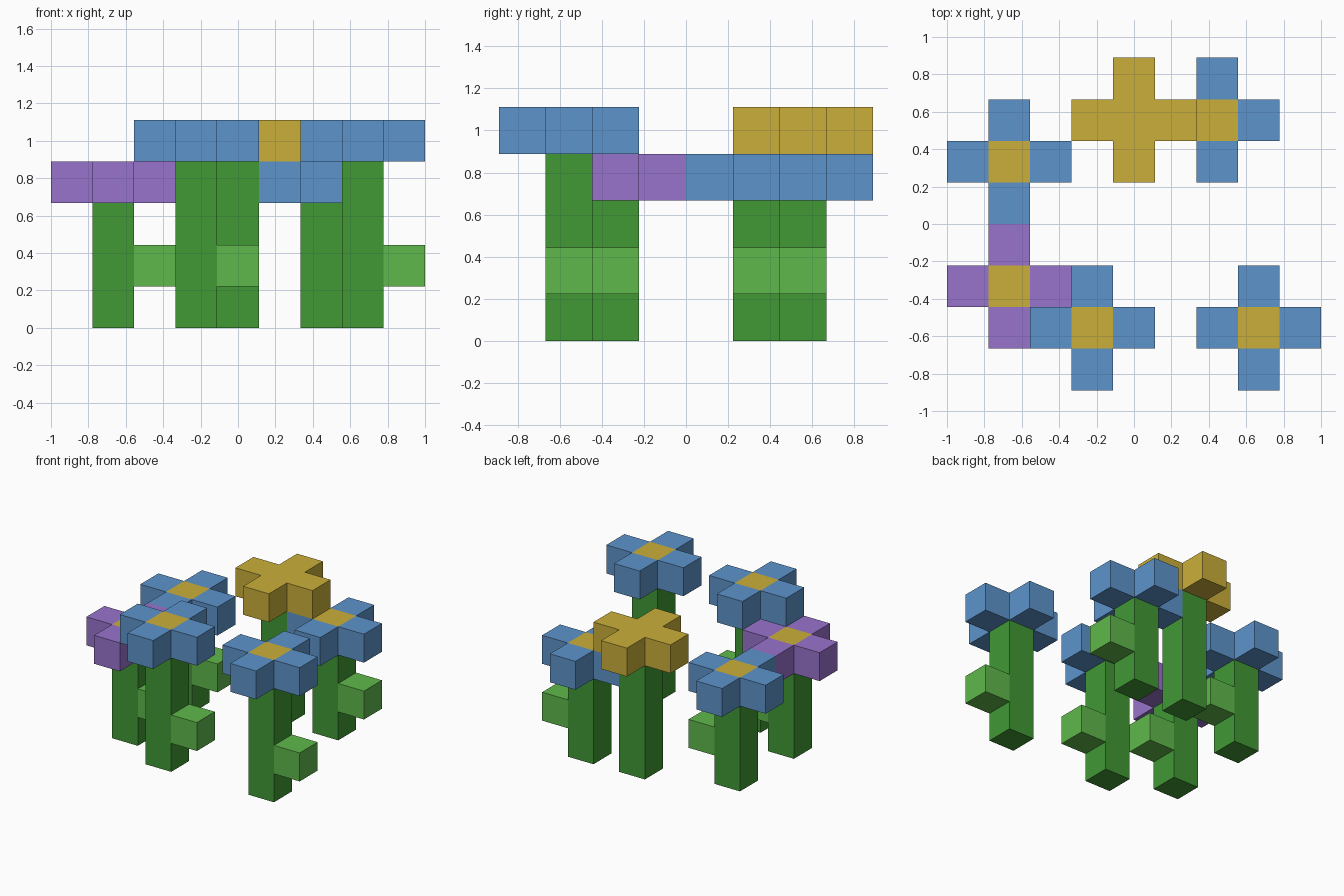
import bpy
import bmesh
from mathutils import Vector

if "Cube" in bpy.data.objects:
    bpy.data.objects.remove(bpy.data.objects["Cube"], do_unlink=True)

U = 2 / 9  # one block


def material(name, *srgb):
    rgb = [((c / 255 + 0.055) / 1.055) ** 2.4 for c in srgb]
    mat = bpy.data.materials.new(name)
    mat.use_nodes = True
    mat.diffuse_color = (*rgb, 1)
    mat.node_tree.nodes["Principled BSDF"].inputs["Base Color"].default_value = (*rgb, 1)
    return mat


BLUE = material("petal blue", 93, 148, 204)
PURPLE = material("petal purple", 152, 115, 204)
YELLOW = material("flower yellow", 202, 175, 58)
STEM = material("stem green", 65, 153, 53)
LEAF = material("leaf green", 95, 185, 75)


def add_object(name, bm, mats, location):
    mesh = bpy.data.meshes.new(name)
    bm.to_mesh(mesh)
    bm.free()
    for mat in mats:
        mesh.materials.append(mat)
    obj = bpy.data.objects.new(name, mesh)
    obj.location = Vector(location) * U
    bpy.context.collection.objects.link(obj)


def box(height=1):
    """Block standing on its origin, one unit wide."""
    bm = bmesh.new()
    bmesh.ops.create_cube(bm, size=U)
    for v in bm.verts:
        v.co.z = (v.co.z + U / 2) * height
    bm.normal_update()
    return bm


def flower_head(name, petal, location):
    # four petals pulled out of the sides of a centre block
    bm = box()
    sides = [f for f in bm.faces if abs(f.normal.z) < 0.5]
    directions = [f.normal.copy() for f in sides]
    centre = [f for f in bm.faces if f.normal.z > 0.5][0]
    centre.material_index = 1
    tips = bmesh.ops.extrude_discrete_faces(bm, faces=sides)["faces"]
    for tip, direction in zip(tips, directions):
        bmesh.ops.translate(bm, verts=tip.verts, vec=direction * U)
    bmesh.ops.recalc_face_normals(bm, faces=bm.faces)
    add_object(name, bm, [petal, YELLOW], location)


# name, x, y, stem height, petal colour, has leaf
PLANTS = [
    ("left_front", 3, -2.5, 4, BLUE, True),
    ("middle_front", -1, -2.5, 4, BLUE, True),
    ("right_front", -3, -1.5, 3, PURPLE, True),
    ("right_back", -3, 1.5, 3, BLUE, True),
    ("middle_back", 0, 2.5, 4, YELLOW, False),
    ("left_back", 2, 2.5, 3, BLUE, True),
]

for name, x, y, height, petal, has_leaf in PLANTS:
    add_object(name + "_stem", box(height), [STEM], (x, y, 0))
    if has_leaf:
        add_object(name + "_leaf", box(), [LEAF], (x + 1, y, 1))
    flower_head(name + "_flower", petal, (x, y, height))
